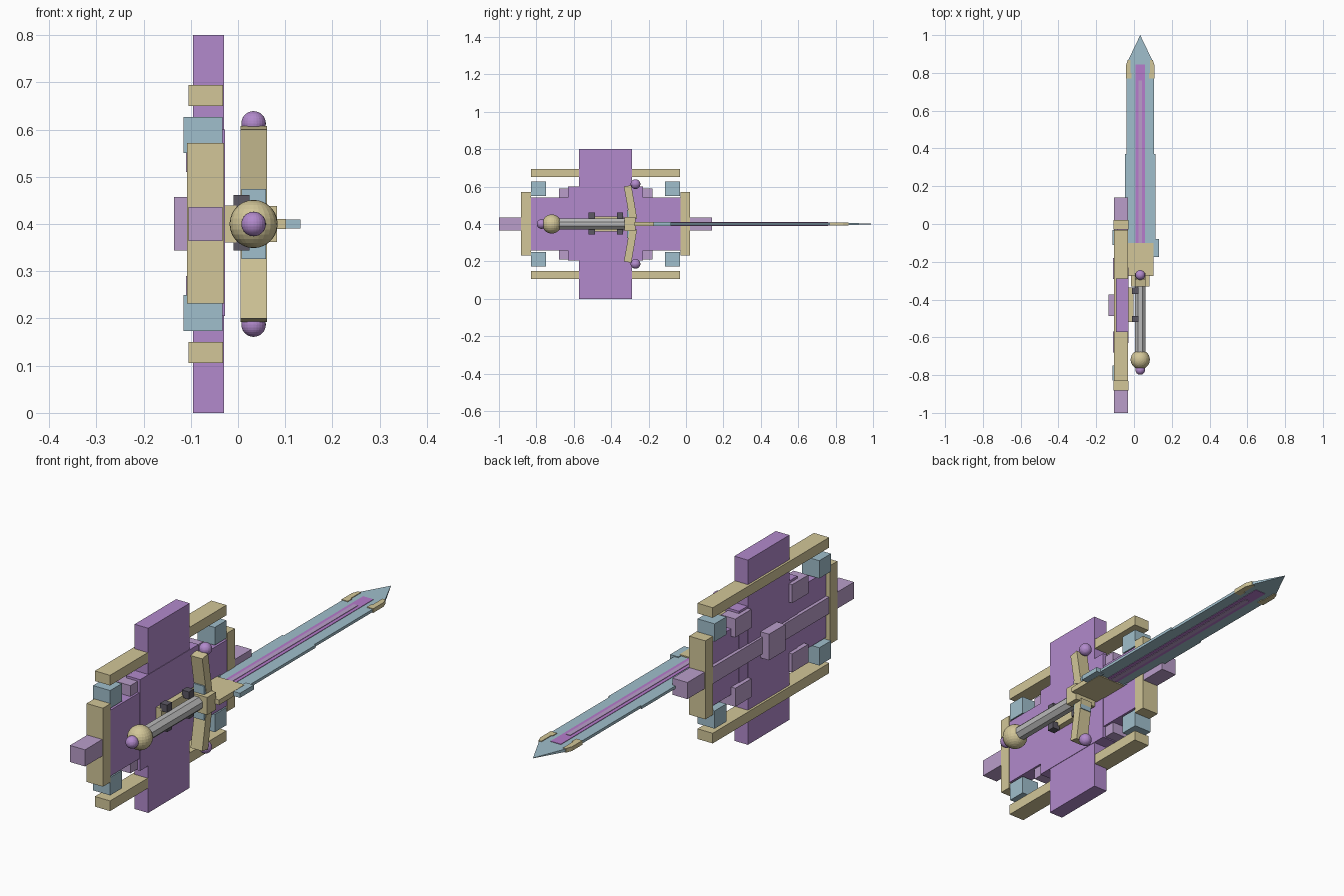
import bpy, bmesh, math
from mathutils import Matrix, Vector

if "Cube" in bpy.data.objects:
    bpy.data.objects.remove(bpy.data.objects["Cube"])


def material(name, rgb):
    m = bpy.data.materials.new(name)
    lin = [((c / 255 + 0.055) / 1.055) ** 2.4 for c in rgb]
    m.diffuse_color = (*lin, 1)
    m.use_nodes = True
    m.node_tree.nodes["Principled BSDF"].inputs["Base Color"].default_value = m.diffuse_color
    return m


TAN = material("tan", (210, 198, 152))
PURPLE = material("purple", (178, 138, 204))
LAVENDER = material("lavender", (186, 158, 202))
BLUE = material("pale blue", (160, 191, 204))
ORCHID = material("orchid", (182, 124, 204))
GREY = material("grey", (186, 186, 186))
DARK = material("charcoal", (92, 88, 100))

SX, SZ, SY = 0.033, 0.4, -0.43   # sword axis x, centre height, shield centre y


def finish(bm, name, mat):
    bmesh.ops.recalc_face_normals(bm, faces=bm.faces[:])
    me = bpy.data.meshes.new(name)
    bm.to_mesh(me)
    bm.free()
    me.materials.append(mat)
    ob = bpy.data.objects.new(name, me)
    bpy.context.collection.objects.link(ob)
    return ob


def box(name, mat, x, y, z):
    """Box from (min, max) ranges."""
    bm = bmesh.new()
    bmesh.ops.create_cube(bm, size=1)
    for v in bm.verts:
        v.co = [r[0] if c < 0 else r[1] for c, r in zip(v.co, (x, y, z))]
    return finish(bm, name, mat)


def ball(name, mat, y, z, r):
    bm = bmesh.new()
    bmesh.ops.create_uvsphere(bm, u_segments=24, v_segments=14, radius=r,
                              matrix=Matrix.Translation((SX, y, z)))
    return finish(bm, name, mat)


def prism(name, mat, points, axis, lo, hi):
    """Extrude a flat outline: axis 'x' takes (y, z) points, 'z' takes (x, y)."""
    bm = bmesh.new()
    put = (lambda a, b: (lo, a, b)) if axis == 'x' else (lambda a, b: (a, b, lo))
    face = bm.faces.new([bm.verts.new(put(a, b)) for a, b in points])
    new = bmesh.ops.extrude_face_region(bm, geom=[face])["geom"]
    step = Vector((hi - lo, 0, 0)) if axis == 'x' else Vector((0, 0, hi - lo))
    for v in new:
        if isinstance(v, bmesh.types.BMVert):
            v.co += step
    return finish(bm, name, mat)


# Shield body: layered plates and the cross
box("shield_plate", PURPLE, (-0.09, -0.031), (-0.83, -0.03), (0.257, 0.543))
box("shield_middle_plate", PURPLE, (-0.093, -0.028), (-0.63, -0.23), (0.205, 0.6))
box("shield_upright", PURPLE, (-0.095, -0.030), (-0.572, -0.288), (0, 0.8))
box("shield_crossbar", LAVENDER, (-0.105, -0.033), (-1, 0.14), (0.364, 0.436))
box("shield_boss", LAVENDER, (-0.136, -0.06), (-0.486, -0.374), (0.344, 0.457))

# Shield frame, repeated on both sides of its centre
for s, end in ((-1, "front"), (1, "rear")):
    def yr(a, b):
        return tuple(sorted((SY + s * a, SY + s * b)))
    box(f"{end}_frame_bar", TAN, (-0.108, -0.030), yr(0.4, 0.452), (0.232, 0.572))
    for t, level in ((-1, "lower"), (1, "upper")):
        def zr(a, b):
            return tuple(sorted((SZ + t * a, SZ + t * b)))
        box(f"{level}_{end}_corner_block", BLUE, (-0.115, -0.033), yr(0.318, 0.398), zr(0.15, 0.227))
        box(f"{level}_{end}_stud", LAVENDER, (-0.11, -0.04), yr(0.14, 0.25), zr(0.11, 0.19))
for t, level in ((-1, "lower"), (1, "upper")):
    z = sorted((SZ + t * 0.25, SZ + t * 0.294))
    box(f"{level}_rail", TAN, (-0.105, -0.032), (-0.83, -0.033), z)

# Mount and clasps holding the sword
box("sword_mount", TAN, (-0.031, -0.003), (-0.52, -0.335), (0.361, 0.439))
for y in (-0.503, -0.353):
    for z in (0.36, 0.445):
        box("mount_clasp", DARK, (-0.01, 0.024), (y - 0.017, y + 0.017), (z - 0.016, z + 0.016))

# Grip and pommel
bm = bmesh.new()
bmesh.ops.create_cone(bm, cap_ends=True, segments=8, radius1=0.031, radius2=0.031, depth=0.4,
                      matrix=Matrix.Translation((SX, -0.5, SZ)) @ Matrix.Rotation(math.pi / 2, 4, 'X')
                      @ Matrix.Rotation(math.pi / 8, 4, 'Z'))
finish(bm, "grip", GREY)
ball("pommel", TAN, -0.718, SZ, 0.051)
ball("pommel_gem", PURPLE, -0.772, SZ, 0.026)

# Guard: hub, leaning arms, end gems
box("guard_hub", TAN, (SX - 0.05, SX + 0.05), (-0.33, -0.27), (0.362, 0.438))
for t, level in ((-1, "lower"), (1, "upper")):
    arm = [(-0.332, 0.2), (-0.292, 0.207), (-0.262, 0.03), (-0.302, 0.03)]
    prism(f"{level}_guard_arm", TAN, [(y, SZ + t * z) for y, z in arm], 'x', SX - 0.028, SX + 0.028)
    box(f"{level}_guard_collar", BLUE, (SX - 0.026, SX + 0.026), (-0.316, -0.266),
        sorted((SZ + t * 0.03, SZ + t * 0.074)))
    ball(f"{level}_guard_gem", PURPLE, -0.27, SZ + t * 0.213, 0.026)

# Blade base with side lugs
box("blade_base", TAN, (SX - 0.067, SX + 0.069), (-0.275, -0.1), (SZ - 0.011, SZ + 0.011))
for s in (-1, 1):
    box("blade_lug", BLUE, sorted((SX + s * 0.06, SX + s * 0.099)), (-0.175, -0.08),
        (SZ - 0.01, SZ + 0.01))

# Blade outline mirrored about its axis, thinning to the point
half = [(0.08, -0.12), (0.08, 0.37), (0.073, 0.37), (0.073, 0.84), (0.06, 0.875)]
outline = [(SX + w, y) for w, y in half] + [(SX, 1.0)] + [(SX - w, y) for w, y in reversed(half)]
blade = prism("blade", BLUE, outline, 'z', SZ - 0.006, SZ + 0.006)
for v in blade.data.vertices:
    if v.co.y > 0.99:
        v.co.z = SZ + (v.co.z - SZ) * 0.15

# Inlaid stripes on both faces and tan edge tips
box("blade_inlay", ORCHID, (SX - 0.025, SX + 0.025), (-0.1, 0.845), (SZ - 0.008, SZ + 0.008))
box("blade_inlay_core", LAVENDER, (SX - 0.01, SX + 0.01), (-0.1, 0.76), (SZ - 0.01, SZ + 0.01))
for s in (-1, 1):
    tip = [(0.046, 0.77), (0.076, 0.77), (0.076, 0.84), (0.066, 0.868), (0.052, 0.868), (0.052, 0.8), (0.046, 0.8)]
    prism("blade_edge_tip", TAN, [(SX + s * w, y) for w, y in tip], 'z', SZ - 0.009, SZ + 0.009)
